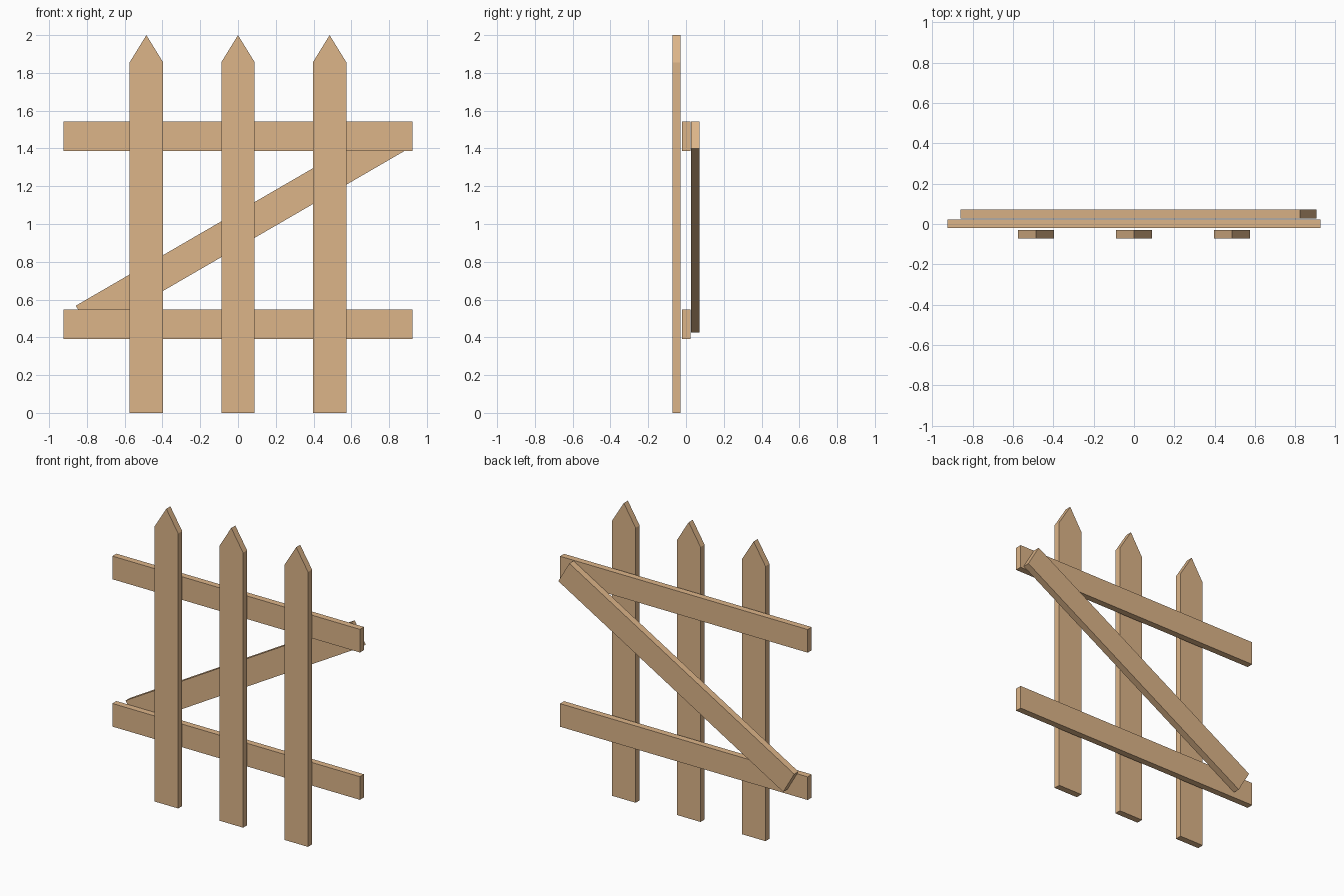
import bpy, bmesh, math
from mathutils import Matrix

if "Cube" in bpy.data.objects:
    bpy.data.objects.remove(bpy.data.objects["Cube"])

wood = bpy.data.materials.new("tan_wood")
wood.diffuse_color = (0.72, 0.46, 0.25, 1.0)
wood.use_nodes = True
wood.node_tree.nodes["Principled BSDF"].inputs["Base Color"].default_value = wood.diffuse_color


def board(name, profile, y0, y1, offset=(0, 0), angle=0.0):
    """Extrude an (x, z) profile from y0 to y1, tilt it by angle, then place it."""
    bm = bmesh.new()
    face = bm.faces.new([bm.verts.new((x, y0, z)) for x, z in profile])
    ext = bmesh.ops.extrude_face_region(bm, geom=[face])
    new_verts = [g for g in ext["geom"] if isinstance(g, bmesh.types.BMVert)]
    bmesh.ops.translate(bm, verts=new_verts, vec=(0, y1 - y0, 0))
    bmesh.ops.transform(
        bm, verts=bm.verts,
        matrix=Matrix.Translation((offset[0], 0, offset[1])) @ Matrix.Rotation(-angle, 4, 'Y'))
    bmesh.ops.recalc_face_normals(bm, faces=bm.faces)
    mesh = bpy.data.meshes.new(name)
    bm.to_mesh(mesh)
    bm.free()
    mesh.materials.append(wood)
    obj = bpy.data.objects.new(name, mesh)
    bpy.context.collection.objects.link(obj)
    return obj


def rect(length, height):
    a, b = length / 2, height / 2
    return [(-a, -b), (a, -b), (a, b), (-a, b)]


# Pointed pickets at the front
w = 0.0885
picket = [(-w, 0), (w, 0), (w, 1.856), (0, 2.0), (-w, 1.856)]
for side, x in (("left", -0.485), ("middle", 0.0), ("right", 0.485)):
    board("picket_" + side, picket, -0.072, -0.029, (x, 0))

# Horizontal rails behind the pickets
for level, z in (("lower", 0.47), ("upper", 1.465)):
    board("rail_" + level, rect(1.85, 0.156), -0.02, 0.023, (0, z))

# Diagonal brace at the back
board("diagonal_brace", rect(1.942, 0.164), 0.027, 0.072,
      (0.0225, 0.9835), math.radians(30.1))
